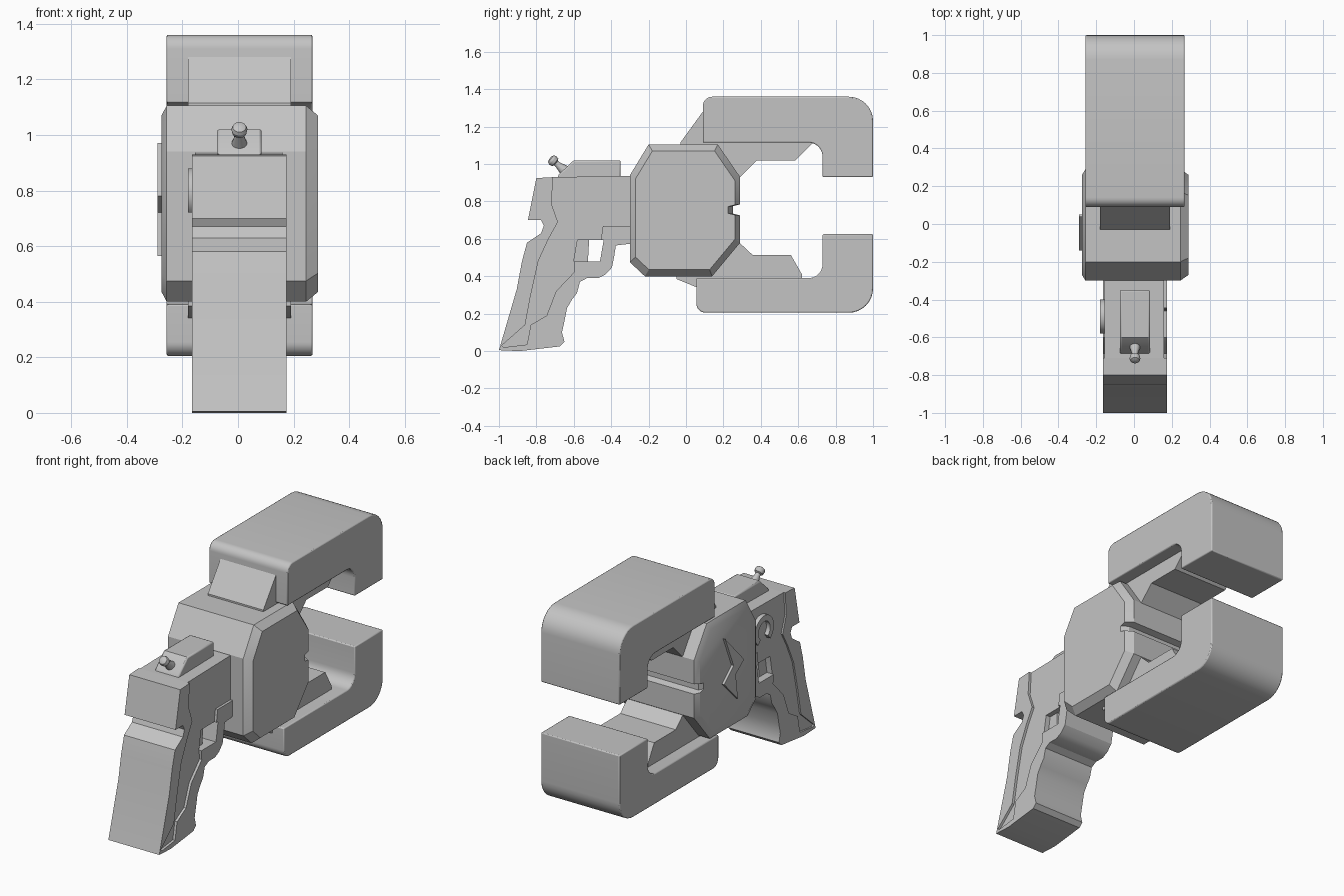
import bpy, bmesh, math
from mathutils import Vector

if "Cube" in bpy.data.objects:
    bpy.data.objects.remove(bpy.data.objects["Cube"])

grey = bpy.data.materials.new("plain grey")
grey.diffuse_color = (0.55, 0.55, 0.55, 1)
grey.use_nodes = True
grey.node_tree.nodes["Principled BSDF"].inputs["Base Color"].default_value = grey.diffuse_color


def finish(name, bm, bevel=0):
    bmesh.ops.recalc_face_normals(bm, faces=bm.faces)
    me = bpy.data.meshes.new(name)
    bm.to_mesh(me)
    bm.free()
    me.materials.append(grey)
    for p in me.polygons:
        p.use_smooth = True
    me.set_sharp_from_angle(angle=math.radians(28))
    ob = bpy.data.objects.new(name, me)
    bpy.context.collection.objects.link(ob)
    if bevel:
        m = ob.modifiers.new("soft edges", 'BEVEL')
        m.width, m.segments = bevel, 2
        m.limit_method, m.angle_limit = 'ANGLE', math.radians(50)
    return ob


def fillet(points, steps=8):
    """Round the corners of a (y, z, radius) profile."""
    out = []
    n = len(points)
    for i, (y, z, r) in enumerate(points):
        c = Vector((y, z))
        if not r:
            out.append((y, z))
            continue
        a = c + (Vector(points[i - 1][:2]) - c).normalized() * r
        b = c + (Vector(points[(i + 1) % n][:2]) - c).normalized() * r
        o = a + b - c                       # right-angled corners
        for k in range(steps + 1):
            t = k / steps * math.pi / 2
            out.append(tuple(o + (a - o) * math.cos(t) + (b - o) * math.sin(t)))
    return out


def loft(name, rings, bevel=0):
    """Join matching (x, profile) rings and cap both ends."""
    bm = bmesh.new()
    loops = [[bm.verts.new((x, y, z)) for y, z in prof] for x, prof in rings]
    n = len(loops[0])
    for p, q in zip(loops, loops[1:]):
        for i in range(n):
            j = (i + 1) % n
            bm.faces.new((p[i], p[j], q[j], q[i]))
    bm.faces.new(loops[0])
    bm.faces.new(loops[-1])
    return finish(name, bm, bevel)


def slab(name, prof, x0, x1, bevel=0):
    return loft(name, [(x0, prof), (x1, prof)], bevel)


# Chamfered central housing with a notch at the back
body = [(-.30, .94), (-.20, 1.105), (.17, 1.105), (.29, .93), (.29, .785),
        (.25, .775), (.25, .735), (.29, .725), (.29, .58), (.14, .40),
        (-.22, .40), (-.30, .475)]
inset = [(y * .9, .752 + (z - .752) * .9) for y, z in body]
loft("housing", [(-.275, inset), (-.257, body), (.245, body), (.288, inset)])

# Two hooked jaws
slab("upper_jaw", fillet([(.09, 1.115, 0), (.09, 1.36, .05), (1, 1.36, .13),
     (1, .93, 0), (.73, .93, 0), (.73, 1.115, .075)]), -.257, .268, .006)
slab("lower_jaw", fillet([(.055, .39, 0), (.055, .205, .05), (1, .205, .13),
     (1, .625, 0), (.73, .625, 0), (.73, .39, .075)]), -.257, .268, .006)

# Wedges that tie the jaws to the housing
for name, prof in {
    "upper_front_wedge": [(-.03, 1.10), (-.03, 1.115), (.09, 1.28), (.2, 1.28), (.2, 1.10)],
    "upper_inner_wedge": [(.15, 1.13), (.15, .95), (.28, .92), (.38, 1.02),
                          (.585, 1.02), (.68, 1.115), (.68, 1.13)],
    "lower_inner_wedge": [(.12, .37), (.12, .56), (.28, .585), (.355, .515),
                          (.56, .515), (.62, .41), (.62, .37)],
    "lower_front_wedge": [(-.05, .41), (-.05, .385), (.06, .34), (.2, .34), (.2, .41)],
}.items():
    slab(name, prof, -.18, .19)

# Pistol grip: shared seams between the middle and the two straps
back_seam = [(-.71, .93), (-.72, .79), (-.685, .69), (-.735, .60), (-.79, .48),
             (-.83, .30), (-.86, .14), (-.985, .03)]
front_seam = [(-.975, .02), (-.85, .035), (-.83, .14), (-.745, .19),
              (-.695, .32), (-.595, .425), (-.60, .48)]

slab("grip_core", back_seam + front_seam +
     [(-.58, .595), (-.455, .595), (-.444, .67), (-.29, .67), (-.29, .937)],
     -.155, .16)
slab("grip_back_strap", back_seam[::-1] +
     [(-.80, .925), (-.845, .70), (-.775, .70), (-.76, .67), (-.775, .63),
      (-.85, .58), (-.877, .48), (-.905, .33), (-1, .005)][::1][::-1][::-1],
     -.165, .175)
slab("grip_front_strap", [(-1, .005), (-.985, .03)] + front_seam +
     [(-.46, .48), (-.44, .595), (-.455, .595), (-.444, .67), (-.29, .67),
      (-.29, .575), (-.375, .565), (-.385, .50), (-.396, .447), (-.43, .41),
      (-.47, .39), (-.53, .39), (-.567, .37), (-.583, .31), (-.61, .275),
      (-.636, .23), (-.65, .16), (-.663, .10), (-.65, .05), (-.675, .025),
      (-.89, 0)], -.165, .175)
slab("trigger", [(-.62, .47), (-.60, .61), (-.517, .61), (-.525, .47)], -.12, .13)

# Raised block on top of the pistol
slab("top_block", [(-.69, .92), (-.68, .945), (-.60, 1.02), (-.35, 1.02),
                   (-.35, .92)], -.075, .085, .008)

# Flared cocking knob, turned around a tilted axis
axis = Vector((0, -.76, .65)).normalized()
side = Vector((1, 0, 0))
up = axis.cross(side)
base = Vector((.005, -.625, .945))
bm = bmesh.new()
rings = []
for d, r in [(0, .032), (.03, .03), (.08, .016), (.092, .016), (.098, .026),
             (.115, .029), (.128, .024), (.134, .01)]:
    rings.append([bm.verts.new(base + axis * d + (side * math.cos(a) + up * math.sin(a)) * r)
                  for a in [k * math.tau / 16 for k in range(16)]])
for p, q in zip(rings, rings[1:]):
    for i in range(16):
        j = (i + 1) % 16
        bm.faces.new((p[i], p[j], q[j], q[i]))
bm.faces.new(rings[0])
bm.faces.new(rings[-1])
finish("cocking_knob", bm)

# Angular plate on the left of the housing
slab("angular_plate", [(.04, .97), (-.14, .78), (-.06, .72), (-.08, .565),
                       (.05, .70), (-.04, .78)], -.29, -.27)

# Raised open ring on the left of the pistol
arc = [math.radians(-50 + 280 * k / 28) for k in range(29)]
ring = [(-.49 + .09 * math.cos(a), .79 + .09 * math.sin(a)) for a in arc]
ring += [(-.49 + .055 * math.cos(a), .79 + .055 * math.sin(a)) for a in reversed(arc)]
slab("side_ring", ring, -.18, -.15)
